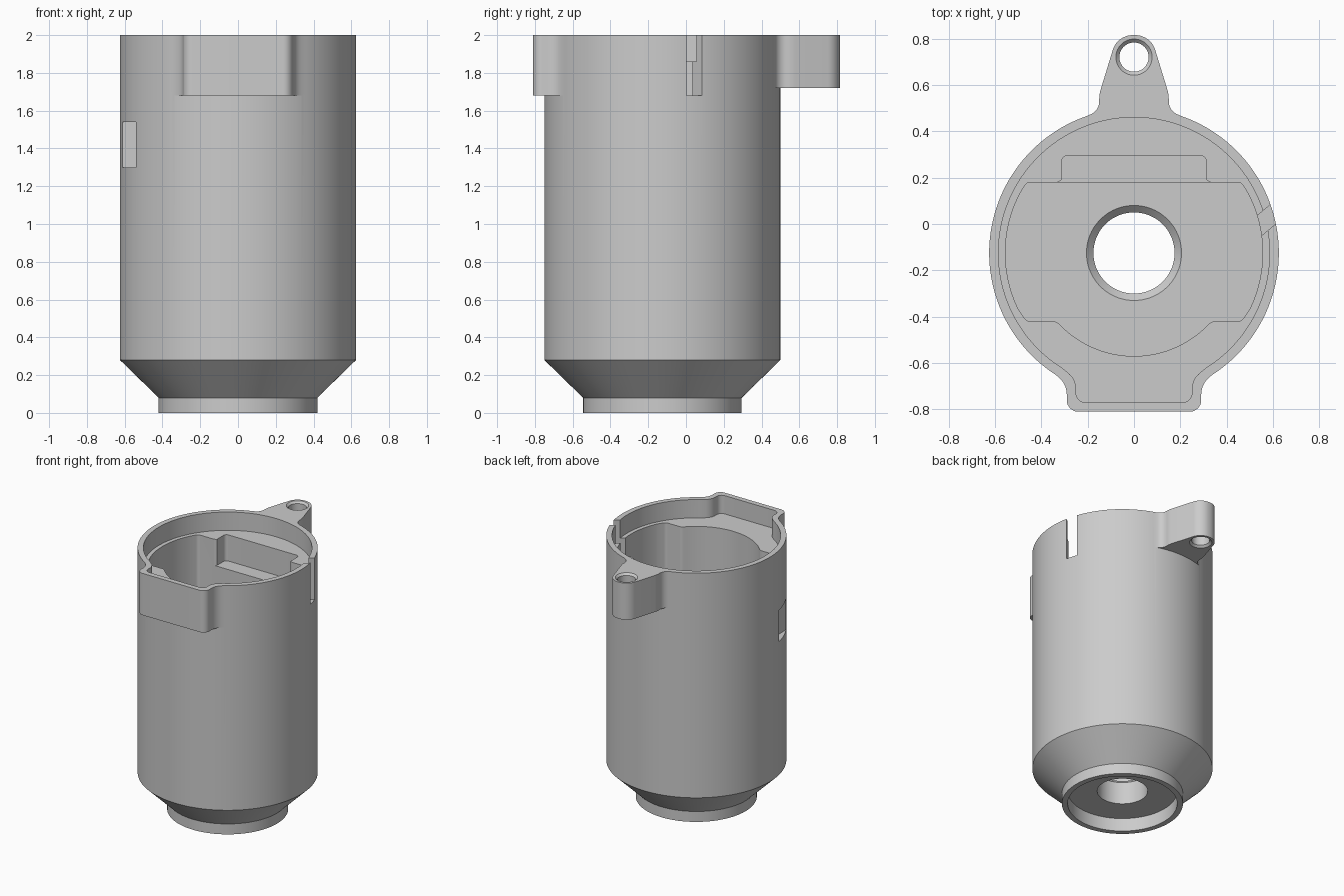
import bpy, bmesh, math
from mathutils import Vector

if "Cube" in bpy.data.objects:
    bpy.data.objects.remove(bpy.data.objects["Cube"])

SEG = 144
AXIS = (0, -0.125)      # centre of the barrel
EAR = (0, 0.72)         # centre of the screw hole
WALL, RIM, POCKET = 0.625, 0.585, 0.555

grey = bpy.data.materials.new("plain grey")
grey.use_nodes = True
grey.diffuse_color = (0.6, 0.6, 0.6, 1)
grey.node_tree.nodes["Principled BSDF"].inputs["Base Color"].default_value = grey.diffuse_color


def stack(name, rings):
    """Solid skinned through rings of equal length, bottom to top."""
    bm = bmesh.new()
    loops = [[bm.verts.new(p) for p in ring] for ring in rings]
    n = len(loops[0])
    bm.faces.new(loops[0][::-1])
    bm.faces.new(loops[-1])
    for a, b in zip(loops, loops[1:]):
        for i in range(n):
            j = (i + 1) % n
            bm.faces.new((a[i], a[j], b[j], b[i]))
    bmesh.ops.recalc_face_normals(bm, faces=bm.faces)
    mesh = bpy.data.meshes.new(name)
    bm.to_mesh(mesh)
    bm.free()
    mesh.materials.append(grey)
    ob = bpy.data.objects.new(name, mesh)
    bpy.context.collection.objects.link(ob)
    return ob


def turned(name, profile, centre=AXIS):
    """Round solid from (radius, height) pairs."""
    angles = [math.tau * i / SEG for i in range(SEG)]
    return stack(name, [[(centre[0] + r * math.cos(a), centre[1] + r * math.sin(a), z)
                         for a in angles] for r, z in profile])


def prism(name, outline, low, high):
    return stack(name, [[(x, y, z) for x, y in outline] for z in (low, high)])


def rounded(points, steps=10):
    """Fillet the corners of a polygon given as (x, y, radius)."""
    out = []
    for i, (x, y, r) in enumerate(points):
        p = Vector((x, y))
        if r == 0:
            out.append((x, y))
            continue
        a = (Vector(points[i - 1][:2]) - p).normalized()
        b = (Vector(points[(i + 1) % len(points)][:2]) - p).normalized()
        half = a.angle(b) / 2
        centre = p + (a + b).normalized() * r / math.sin(half)
        start = p + a * r / math.tan(half) - centre
        end = p + b * r / math.tan(half) - centre
        for k in range(steps + 1):
            spoke = start.lerp(end, k / steps).normalized()
            out.append(tuple(centre + spoke * r))
    return out


def mirrored(half):
    """Complete a right-hand half outline across x = 0."""
    return half + [(-x, y, r) for x, y, r in reversed(half)]


def arc(radius, y_from, y_to, steps=24):
    """Points on the +x side of a circle about the axis between two y values."""
    a, b = (math.asin((y - AXIS[1]) / radius) for y in (y_from, y_to))
    return [(radius * math.cos(a + (b - a) * k / steps),
             AXIS[1] + radius * math.sin(a + (b - a) * k / steps), 0) for k in range(steps + 1)]


def combine(target, tool, operation):
    mod = target.modifiers.new("combine", 'BOOLEAN')
    mod.operation, mod.solver, mod.object = operation, 'EXACT', tool
    bpy.context.view_layer.objects.active = target
    bpy.ops.object.modifier_apply(modifier=mod.name)
    bpy.data.objects.remove(tool)


# Outer shell: foot, cone and barrel
housing = turned("housing", [(0.42, 0), (0.42, 0.08), (WALL, 0.28), (WALL, 2)])

# Front box and rear screw ear
front_box = prism("front_box", rounded(mirrored(
    [(0.40, -0.60, 0), (0.29, -0.69, 0.10), (0.29, -0.81, 0.05)])), 1.68, 2)
screw_ear = prism("screw_ear", rounded(mirrored(
    [(0.26, 0.44, 0), (0.15, 0.49, 0.06), (0.15, 0.56, 0.15), (0.072, 0.815, 0.09)])), 1.72, 2)
for part in (front_box, screw_ear):
    combine(housing, part, 'UNION')

# Main pocket: flat-sided circle with a round bulge to the front
flat_front, flat_back = -0.42, 0.18
side = arc(POCKET, flat_front + 0.05, flat_back - 0.05)
bulge = arc(0.445, -0.5699, -0.45, 24)
half = (bulge + [(0.335, flat_front, 0.04), (0.463, flat_front, 0.03)]
        + side + [(0.463, flat_back, 0.03)])
pocket = prism("pocket", rounded(mirrored(half)), 0.3, 1.9)

cutters = [
    turned("rim_recess", [(RIM, 1.86), (RIM, 2.1)]),
    prism("box_recess", rounded(mirrored(
        [(0.36, -0.58, 0), (0.25, -0.67, 0.09), (0.25, -0.77, 0.04)])), 1.86, 2.1),
    pocket,
    # Shelf behind the pocket
    prism("shelf", rounded(mirrored(
        [(0.33, 0.15, 0), (0.33, 0.18, 0), (0.312, 0.19, 0), (0.312, 0.295, 0.025)])), 1.66, 1.9),
    # Openings in the floor and foot
    turned("foot_recess", [(0.38, -0.1), (0.38, 0.1)]),
    turned("floor_hole", [(0.175, -0.1), (0.175, 0.27), (0.205, 0.3), (0.205, 0.4)]),
    # Screw hole with countersunk ends
    turned("screw_hole", [(0.078, 1.6), (0.078, 1.72), (0.063, 1.735), (0.063, 1.985),
                          (0.078, 2), (0.078, 2.1)], EAR),
    # Slanted slot in the rim
    prism("rim_slot", [(0.518, -0.077), (0.687, 0.064), (0.667, 0.149), (0.498, 0.008)], 1.68, 2.1),
    # Side notch
    prism("side_notch", [(-0.7, -0.6), (-0.54, -0.6), (-0.54, -0.255), (-0.7, -0.255)], 1.3, 1.54),
]
for cutter in cutters:
    combine(housing, cutter, 'DIFFERENCE')

# Smooth the round walls and keep the edges crisp
bpy.ops.object.select_all(action='DESELECT')
housing.select_set(True)
bpy.context.view_layer.objects.active = housing
bpy.ops.object.shade_smooth_by_angle(angle=math.radians(25))
